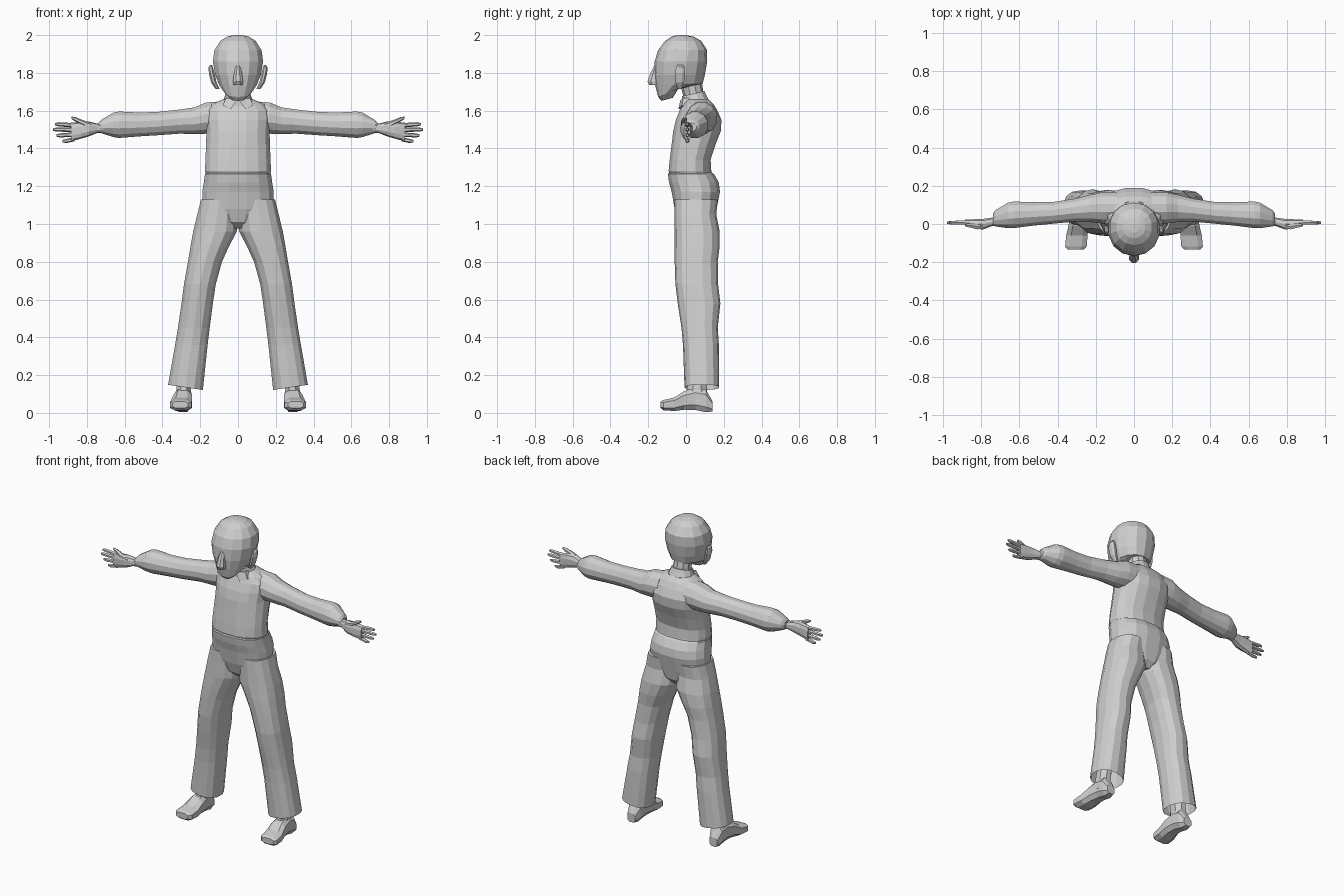
import bpy, bmesh, math
from mathutils import Vector

grey = bpy.data.materials.new("light grey")
grey.diffuse_color = (0.62, 0.62, 0.62, 1)


def loft(name, rings, n=12, e=1.0, mirror=False, caps=(True, True)):
    """Skin rings of (centre, u radius vector, v radius vector); e < 1 squares them."""
    bm = bmesh.new()
    loops = []
    for c, u, v in rings:
        loop = []
        for i in range(n):
            a = 2 * math.pi * (i + 0.5) / n
            k, s = math.cos(a), math.sin(a)
            k = math.copysign(abs(k) ** e, k)
            s = math.copysign(abs(s) ** e, s)
            loop.append(bm.verts.new(Vector(c) + k * Vector(u) + s * Vector(v)))
        loops.append(loop)
    for a, b in zip(loops, loops[1:]):
        for i in range(n):
            j = (i + 1) % n
            bm.faces.new((a[i], a[j], b[j], b[i]))
    for cap, loop in zip(caps, (loops[0], loops[-1])):
        if cap:
            bm.faces.new(loop)
    return finish(name, bm, mirror)


def finish(name, bm, mirror):
    bmesh.ops.recalc_face_normals(bm, faces=bm.faces)
    me = bpy.data.meshes.new(name)
    bm.to_mesh(me)
    bm.free()
    me.materials.append(grey)
    ob = bpy.data.objects.new(name, me)
    bpy.context.collection.objects.link(ob)
    if mirror:
        ob.modifiers.new("mirror", "MIRROR").use_mirror_merge = False
    return ob


def level(z, x, rx, front, back, tilt_x=0.0, tilt_y=0.0):
    """Ring around a vertical part, from its front and back depth."""
    return ((x, (front + back) / 2, z), (rx, 0, tilt_x), (0, (back - front) / 2, tilt_y))


def across(x, front, back, low, high):
    """Ring around a part that runs sideways."""
    return ((x, (front + back) / 2, (low + high) / 2),
            (0, (back - front) / 2, 0), (0, 0, (high - low) / 2))


def along(y, x0, x1, low, high):
    """Ring around a part that runs front to back."""
    return (((x0 + x1) / 2, y, (low + high) / 2),
            ((x1 - x0) / 2, 0, 0), (0, 0, (high - low) / 2))


# Head, with the jaw rings tilted up towards the neck
loft("head", [
    level(1.660, 0, .035, -.130, -.070, 0, .008),
    level(1.695, 0, .070, -.148, -.040, 0, .022),
    level(1.738, 0, .103, -.163, .088, 0, .004),
    level(1.790, 0, .124, -.168, .100),
    level(1.860, 0, .136, -.166, .112),
    level(1.920, 0, .128, -.148, .112),
    level(1.970, 0, .095, -.110, .080),
    level(1.992, 0, .058, -.075, .040),
    level(2.000, 0, .022, -.045, .000)], n=14, e=.95)

# Nose wedge
loft("nose", [
    level(1.735, 0, .026, -.196, -.140),
    level(1.755, 0, .029, -.206, -.140),
    level(1.800, 0, .022, -.190, -.140),
    level(1.840, 0, .012, -.168, -.140)], n=8)

# Ears
loft("ear", [
    level(1.715, .108, .012, -.045, -.020),
    level(1.750, .128, .016, -.058, -.008),
    level(1.800, .140, .016, -.062, -.002),
    level(1.830, .144, .012, -.054, -.006),
    level(1.842, .142, .005, -.044, -.016)], n=8, mirror=True)

# Neck and stand-up collar
loft("neck", [
    level(1.62, 0, .058, .000, .110),
    level(1.70, 0, .055, -.020, .092),
    level(1.77, 0, .056, -.040, .080)], n=10)
loft("collar", [
    level(1.635, 0, .088, -.026, .128, 0, .012),
    level(1.672, 0, .072, -.024, .108, 0, .014),
    level(1.690, 0, .065, -.024, .100, 0, .014)], n=12)

# Pointed collar flaps
bm = bmesh.new()
pts = [(.006, -.030, 1.655), (.062, -.014, 1.668), (.082, -.022, 1.628), (.038, -.040, 1.608)]
front = [bm.verts.new(p) for p in pts]
back = [bm.verts.new((x, y + .03, z)) for x, y, z in pts]
bm.faces.new(front)
bm.faces.new(back[::-1])
for i in range(4):
    j = (i + 1) % 4
    bm.faces.new((front[i], back[i], back[j], front[j]))
finish("collar_flap", bm, True)

# Jacket body
loft("jacket_body", [
    level(1.262, 0, .172, -.088, .140),
    level(1.280, 0, .178, -.094, .136),
    level(1.340, 0, .175, -.088, .132),
    level(1.420, 0, .172, -.078, .158),
    level(1.490, 0, .170, -.070, .186),
    level(1.550, 0, .176, -.056, .190),
    level(1.600, 0, .174, -.036, .168),
    level(1.636, 0, .140, -.020, .146),
    level(1.660, 0, .080, -.006, .120)], n=16, e=.85)

# Sleeves, ending in a gathered cuff
loft("sleeve", [
    across(.09, .000, .168, 1.475, 1.652),
    across(.17, .000, .168, 1.475, 1.646),
    across(.23, .008, .155, 1.474, 1.620),
    across(.31, .010, .135, 1.476, 1.608),
    across(.42, .000, .118, 1.468, 1.596),
    across(.52, -.010, .116, 1.462, 1.592),
    across(.63, -.024, .120, 1.453, 1.598),
    across(.66, -.024, .114, 1.458, 1.592),
    across(.725, -.014, .074, 1.480, 1.552),
    across(.738, -.010, .056, 1.488, 1.536)], n=12, mirror=True)

# Wrist and palm
loft("palm", [
    across(.70, -.008, .042, 1.485, 1.530),
    across(.745, -.012, .034, 1.482, 1.532),
    across(.790, -.030, .028, 1.464, 1.543),
    across(.830, -.026, .026, 1.452, 1.543),
    across(.885, -.010, .024, 1.438, 1.536)], n=10, e=.8, mirror=True)

# Four fingers and an upward thumb
for i, (z0, z1, tip) in enumerate([(1.522, 1.528, .968), (1.499, 1.500, .980),
                                   (1.474, 1.469, .962), (1.450, 1.439, .930)]):
    loft("finger_%d" % (i + 1), [
        across(.865, -.006, .020, z0 - .012, z0 + .012),
        across(tip - .02, -.004, .018, z1 - .011, z1 + .011),
        across(tip, .001, .013, z1 - .006, z1 + .006)], n=6, mirror=True)
loft("thumb", [
    across(.775, -.026, .010, 1.500, 1.534),
    across(.820, -.030, .004, 1.520, 1.550),
    across(.860, -.020, .006, 1.542, 1.566),
    across(.882, -.014, .000, 1.556, 1.569)], n=6, mirror=True)

# Trouser waist and hips
loft("hips", [
    level(.975, 0, .050, .000, .120),
    level(1.01, 0, .120, -.040, .150),
    level(1.08, 0, .190, -.062, .164),
    level(1.17, 0, .192, -.078, .182),
    level(1.22, 0, .184, -.092, .176),
    level(1.265, 0, .178, -.098, .150),
    level(1.280, 0, .160, -.080, .126)], n=16, e=.85)

# Trouser legs, open at the bottom
loft("trouser_leg", [
    level(1.13, .100, .098, -.060, .168),
    level(1.05, .110, .108, -.060, .160),
    level(.96, .122, .118, -.062, .178),
    level(.88, .150, .104, -.062, .178),
    level(.80, .175, .092, -.060, .168),
    level(.68, .202, .086, -.056, .170),
    level(.58, .216, .085, -.044, .182),
    level(.45, .234, .086, -.024, .168),
    level(.36, .247, .088, -.016, .174),
    level(.135, .278, .094, -.008, .176, .014)],
    n=14, e=.85, mirror=True, caps=(True, False))

# Ankle and shoe
loft("ankle", [
    level(.06, .292, .046, -.020, .120),
    level(.12, .288, .042, .000, .115),
    level(.24, .276, .042, .020, .115)], n=8, mirror=True)
loft("shoe", [
    along(-.134, .262, .350, .024, .062),
    along(-.118, .244, .364, .012, .070),
    along(-.060, .240, .358, .008, .084),
    along(-.010, .240, .346, .014, .118),
    along(.050, .244, .336, .012, .138),
    along(.105, .248, .334, .000, .128),
    along(.140, .264, .322, .006, .064)], n=8, e=.7, mirror=True)
